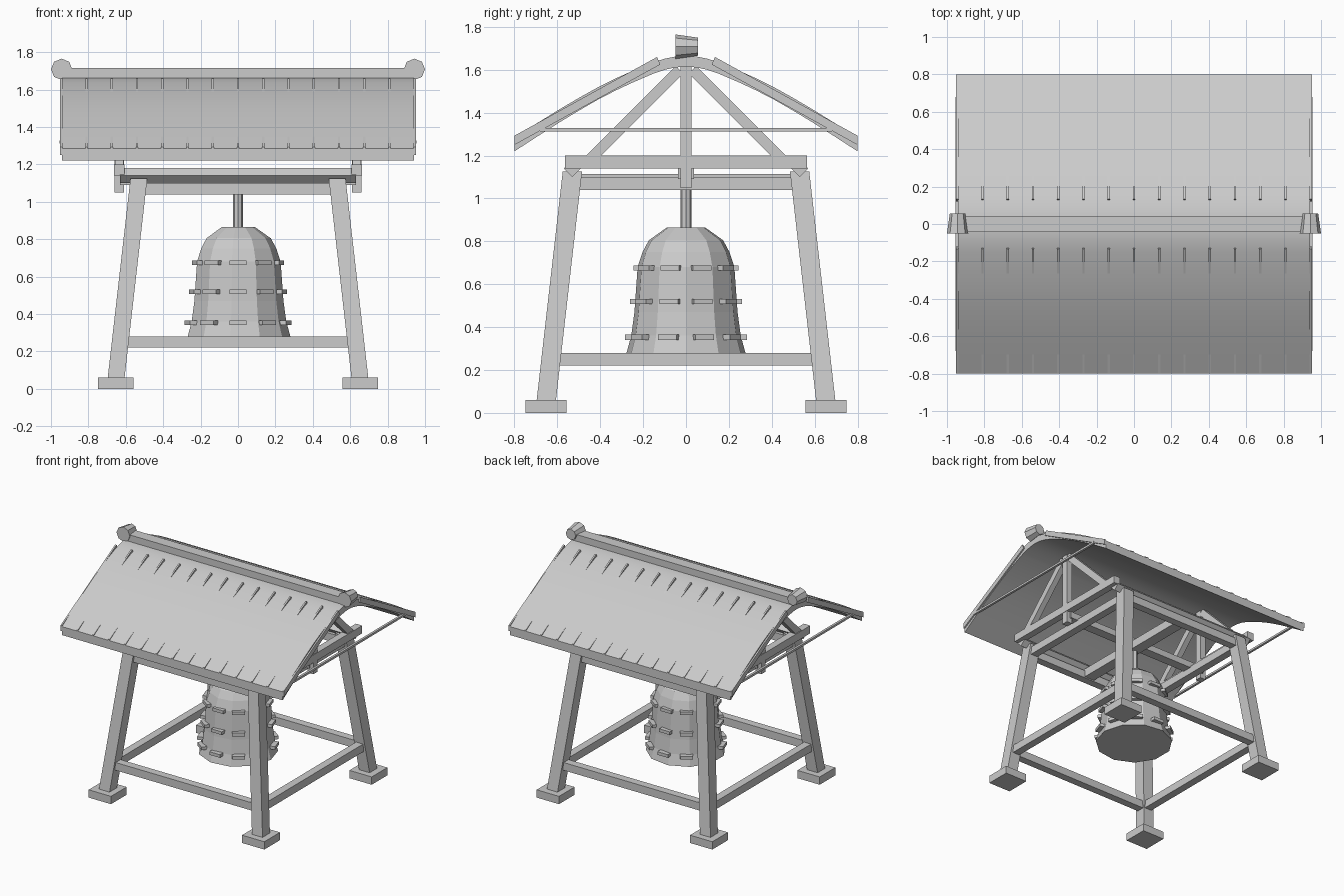
import bpy, bmesh, math
from mathutils import Vector, Matrix

if "Cube" in bpy.data.objects:
    bpy.data.objects.remove(bpy.data.objects["Cube"])


def make(name, verts, faces, smooth=False):
    me = bpy.data.meshes.new(name)
    me.from_pydata([tuple(v) for v in verts], [], faces)
    bm = bmesh.new()
    bm.from_mesh(me)
    bmesh.ops.recalc_face_normals(bm, faces=bm.faces)
    bm.to_mesh(me)
    bm.free()
    ob = bpy.data.objects.new(name, me)
    bpy.context.collection.objects.link(ob)
    if smooth:
        bpy.ops.object.select_all(action='DESELECT')
        ob.select_set(True)
        bpy.context.view_layer.objects.active = ob
        bpy.ops.object.shade_smooth_by_angle(angle=math.radians(35))
    return ob


def prism(name, bottom, top):
    """Solid between two matching rings of points."""
    n = len(bottom)
    faces = [tuple(range(n)), tuple(range(n, 2 * n))]
    faces += [(i, (i + 1) % n, n + (i + 1) % n, n + i) for i in range(n)]
    return make(name, list(bottom) + list(top), faces)


def box(name, c, s, rot=None):
    """Box by centre and full size, optionally rotated."""
    r = rot or Matrix.Identity(3)
    ring = [(-1, -1), (1, -1), (1, 1), (-1, 1)]
    def pts(z):
        return [Vector(c) + r @ Vector((x * s[0] / 2, y * s[1] / 2, z * s[2] / 2)) for x, y in ring]
    return prism(name, pts(-1), pts(1))


def extrude_x(name, profile, x0, x1):
    return prism(name, [(x0, y, z) for y, z in profile], [(x1, y, z) for y, z in profile])


corner = [(-1, -1), (1, -1), (1, 1), (-1, 1)]

# Footings and splayed legs
for sx, sy in corner:
    box("footing", (sx * .653, sy * .653, .03), (.19, .19, .06))
    h = .045
    prism("leg", [(sx * .652 + a * h, sy * .652 + b * h, .055) for a, b in corner],
          [(sx * .53 + a * h, sy * .53 + b * h, 1.125) for a, b in corner])

# Lower and upper rails between the legs
for s in (-1, 1):
    box("lower_rail_x", (0, s * .628, .25), (1.2, .06, .06))
    box("lower_rail_y", (s * .628, 0, .25), (.06, 1.2, .06))
    box("upper_rail_x", (0, s * .535, 1.07), (1.02, .06, .06))
    box("upper_rail_y", (s * .535, 0, 1.07), (.06, 1.02, .06))
    # Diamond-section plates under the tie beams
    box("wall_plate", (0, s * .53, 1.14), (1.26, .056, .056), Matrix.Rotation(math.pi / 4, 3, 'X'))

# Beams carrying the bell
box("centre_beam", (0, 0, 1.115), (1.26, .074, .05))
box("hanger_beam", (0, 0, 1.082), (.086, 1.04, .066))

# Roof trusses at both ends
for s in (-1, 1):
    x = s * .635
    box("tie_beam", (x, 0, 1.17), (.055, 1.13, .06))
    box("king_post", (x, 0, 1.335), (.05, .052, .57))
    for t in (-1, 1):
        d = Vector((0, t * -.42, .42))
        box("truss_strut", (x, t * .24, 1.39), (.045, .05, d.length),
            Matrix.Rotation(math.atan2(t * .42, .42), 3, 'X'))
    box("gable_tie", (s * .945, 0, 1.32), (.018, 1.36, .016))

# Curved roof shell
half = [(0, 1.665), (.05, 1.662), (.1, 1.652), (.15, 1.636), (.25, 1.595), (.33, 1.559),
        (.41, 1.519), (.5, 1.469), (.59, 1.416), (.7, 1.348), (.8, 1.285)]
upper = [(-y, z) for y, z in half[:0:-1]] + half
n = len(upper)
sec = upper + [(y, z - .05 - .015 * abs(y) / .8) for y, z in upper]
verts = [(-.94, y, z) for y, z in sec] + [(.94, y, z) for y, z in sec]
m = 2 * n
faces = []
for i in range(n - 1):
    faces += [(i, i + 1, m + i + 1, m + i),
              (n + i, n + i + 1, m + n + i + 1, m + n + i),
              (i, i + 1, n + i + 1, n + i),
              (m + i, m + i + 1, m + n + i + 1, m + n + i)]
faces += [(0, n, m + n, m), (n - 1, m - 1, m + m - 1, m + n - 1)]
make("roof", verts, faces, smooth=True)

# Straight roof ribs that surface near ridge and eave
for k in range(-7, 8):
    for s in (-1, 1):
        extrude_x("roof_rib", [(s * .135, 1.66), (s * .8, 1.293), (s * .8, 1.25), (s * .12, 1.625)],
                  k * .135 - .006, k * .135 + .006)

# Ridge cap with tapered octagonal end ornaments
box("ridge_cap", (0, 0, 1.683), (1.88, .085, .062))
for s in (-1, 1):
    def ring(r, y):
        return [(s * .943 + r * math.cos(i * math.pi / 4), y, 1.708 + r * math.sin(i * math.pi / 4))
                for i in range(8)]
    prism("ridge_ornament", ring(.057, -.05), ring(.042, .055))

# Bell: faceted lathe with a closed base
N = 11
prof = [(.28, .28), (.258, .36), (.243, .47), (.228, .68), (.205, .75), (.175, .805), (.09, .865)]
verts = [(r * math.cos(2 * math.pi * i / N), r * math.sin(2 * math.pi * i / N), z)
         for r, z in prof for i in range(N)]
faces = [tuple(range(N)), tuple(range(len(verts) - N, len(verts)))]
for j in range(len(prof) - 1):
    faces += [(j * N + i, j * N + (i + 1) % N, j * N + N + (i + 1) % N, j * N + N + i) for i in range(N)]
make("bell", verts, faces)

# Three rings of studs around the bell
for z, r in ((.675, .225), (.52, .242), (.353, .265)):
    for i in range(10):
        a = math.pi / 2 + i * math.pi / 5
        box("bell_stud", (r * math.cos(a), r * math.sin(a), z), (.04, .09, .024),
            Matrix.Rotation(a, 3, 'Z'))

# Hanging rod
circle = [(.026 * math.cos(i * math.pi / 4), .026 * math.sin(i * math.pi / 4)) for i in range(8)]
prism("bell_rod", [(x, y, .85) for x, y in circle], [(x, y, 1.07) for x, y in circle])
